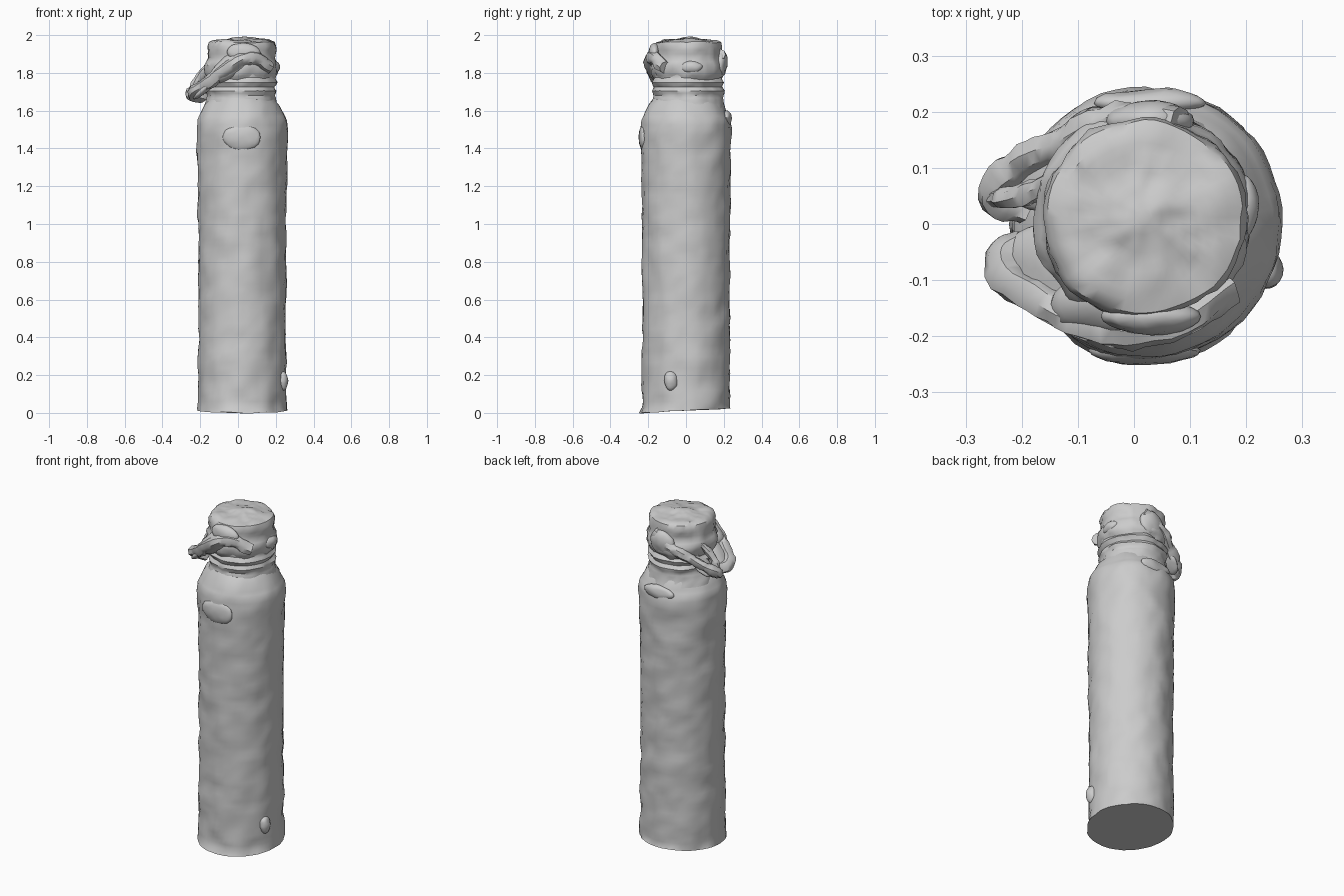
import bpy, bmesh, math
from mathutils import Vector, noise

cube = bpy.data.objects.get("Cube")
if cube:
    bpy.data.objects.remove(cube)

grey = bpy.data.materials.new("weathered grey")
grey.use_nodes = True
colour = (0.6, 0.6, 0.6, 1)
grey.diffuse_color = colour
grey.node_tree.nodes["Principled BSDF"].inputs["Base Color"].default_value = colour


def roughen(bm, amp, scale):
    """Push vertices along their normals with coarse and fine noise."""
    bm.normal_update()
    for v in bm.verts:
        n = noise.noise(v.co * scale) + 0.5 * noise.noise(v.co * scale * 2.7)
        v.co += v.normal * n * amp


def finish(name, bm):
    mesh = bpy.data.meshes.new(name)
    bm.to_mesh(mesh)
    bm.free()
    obj = bpy.data.objects.new(name, mesh)
    bpy.context.collection.objects.link(obj)
    mesh.materials.append(grey)
    bpy.ops.object.select_all(action='DESELECT')
    obj.select_set(True)
    bpy.context.view_layer.objects.active = obj
    bpy.ops.object.shade_smooth_by_angle(angle=math.radians(40))
    return obj


def lathe(name, profile, centre, amp, scale, step=0.03, segs=56):
    """Turn a (radius, z) profile, subdivided to an even step, and roughen it."""
    points = [profile[0]]
    for a, b in zip(profile, profile[1:]):
        n = max(1, round(math.dist(a, b) / step))
        points += [(a[0] + (b[0] - a[0]) * i / n, a[1] + (b[1] - a[1]) * i / n)
                   for i in range(1, n + 1)]
    bm = bmesh.new()
    rings = []
    for r, z in points:
        rings.append([bm.verts.new((centre[0] + r * math.cos(math.tau * i / segs),
                                    centre[1] + r * math.sin(math.tau * i / segs), z))
                      for i in range(segs)])
    for low, high in zip(rings, rings[1:]):
        for i in range(segs):
            j = (i + 1) % segs
            bm.faces.new((low[i], low[j], high[j], high[i]))
    bm.faces.new(rings[-1])
    roughen(bm, amp, scale)
    # ragged foot: the front edge touches the ground, the back edge lifts
    if profile[0][1] == 0:
        for v in rings[0]:
            v.co.z = 0.012 + 0.05 * v.co.y + 0.006 * noise.noise(v.co * 9)
            v.co.y *= 1.05 if v.co.y < 0 else 1
        bm.faces.new(list(reversed(rings[0])))
    return finish(name, bm)


def lump(name, at, size, tilt=0, amp=0.012):
    """An uneven blob tilted about the front-back axis."""
    bm = bmesh.new()
    bmesh.ops.create_icosphere(bm, subdivisions=3, radius=1)
    c, s = math.cos(tilt), math.sin(tilt)
    for v in bm.verts:
        x, y, z = (v.co[i] * size[i] for i in range(3))
        v.co = Vector(at) + Vector((x * c - z * s, y, x * s + z * c))
    roughen(bm, amp, 14)
    return finish(name, bm)


def strap(name, path, radius):
    """A crumpled tube along a smooth path."""
    curve = bpy.data.curves.new(name, 'CURVE')
    curve.dimensions = '3D'
    curve.bevel_depth = radius
    curve.bevel_resolution = 2
    curve.use_fill_caps = True
    spline = curve.splines.new('BEZIER')
    spline.bezier_points.add(len(path) - 1)
    for p, co in zip(spline.bezier_points, path):
        p.co = co
        p.handle_left_type = p.handle_right_type = 'AUTO'
    spline.resolution_u = 6
    helper = bpy.data.objects.new(name + " path", curve)
    bpy.context.collection.objects.link(helper)
    bpy.context.view_layer.update()
    bm = bmesh.new()
    bm.from_mesh(helper.to_mesh())
    helper.to_mesh_clear()
    bpy.data.objects.remove(helper)
    bmesh.ops.remove_doubles(bm, verts=bm.verts, dist=0.0005)
    roughen(bm, 0.012, 17)
    return finish(name, bm)


# Body with a rounded shoulder
lathe("bottle_body", [(0.237, 0), (0.233, 0.06), (0.231, 0.8), (0.236, 1.3),
                      (0.241, 1.5), (0.236, 1.55), (0.215, 1.59), (0.195, 1.63), (0.17, 1.66)],
      (0.022, 0), 0.009, 9)

# Neck with worn thread ridges
lathe("bottle_neck", [(0.2, 1.6), (0.187, 1.64), (0.178, 1.68), (0.188, 1.705), (0.175, 1.725),
                      (0.19, 1.75), (0.172, 1.775), (0.178, 1.8)],
      (0.018, 0.012), 0.011, 11, 0.015)

# Cap with a swollen rim and a crusted, slightly domed top
lathe("cap", [(0.17, 1.76), (0.192, 1.8), (0.196, 1.84), (0.178, 1.88), (0.18, 1.94),
              (0.172, 1.962), (0.15, 1.972), (0.08, 1.978), (0.015, 1.99)],
      (0.018, 0.012), 0.012, 12, 0.018)

# Torn seal: front and back straps slope down to a loose end on the right
strap("front_seal_strap", [(0.17, -0.11, 1.83), (0.06, -0.18, 1.88), (-0.06, -0.18, 1.82),
                           (-0.17, -0.13, 1.74), (-0.235, -0.07, 1.69), (-0.19, -0.03, 1.67)], 0.034)
strap("back_seal_strap", [(0.08, 0.18, 1.9), (-0.03, 0.19, 1.84), (-0.12, 0.145, 1.78),
                          (-0.2, 0.11, 1.73), (-0.25, 0.05, 1.69), (-0.19, 0.02, 1.67)], 0.03)
strap("upper_seal_strap", [(-0.09, 0.1, 1.9), (-0.16, 0.07, 1.83), (-0.21, 0.05, 1.77),
                           (-0.25, 0.045, 1.7)], 0.02)

# Folded sheet of the seal and crust on neck, shoulder and foot
for name, at, size, tilt in (
        ("front_seal_fold", (-0.03, -0.14, 1.84), (0.14, 0.06, 0.06), 0.6),
        ("right_seal_fold", (-0.17, -0.08, 1.725), (0.09, 0.08, 0.025), 0.75),
        ("back_seal_fold", (-0.17, 0.08, 1.725), (0.08, 0.06, 0.022), 0.75),
        ("left_cap_crust", (0.195, 0.03, 1.83), (0.025, 0.06, 0.03), 0),
        ("back_cap_crust", (0.03, 0.185, 1.85), (0.08, 0.035, 0.07), 0),
        ("front_cap_crust", (0.03, -0.165, 1.91), (0.09, 0.03, 0.05), 0),
        ("front_shoulder_crust", (0.02, -0.225, 1.46), (0.1, 0.025, 0.07), 0),
        ("back_shoulder_crust", (0.03, 0.215, 1.56), (0.1, 0.025, 0.04), 0),
        ("foot_bump", (0.235, -0.08, 0.17), (0.028, 0.035, 0.05), 0)):
    lump(name, at, size, tilt, 0.007)
